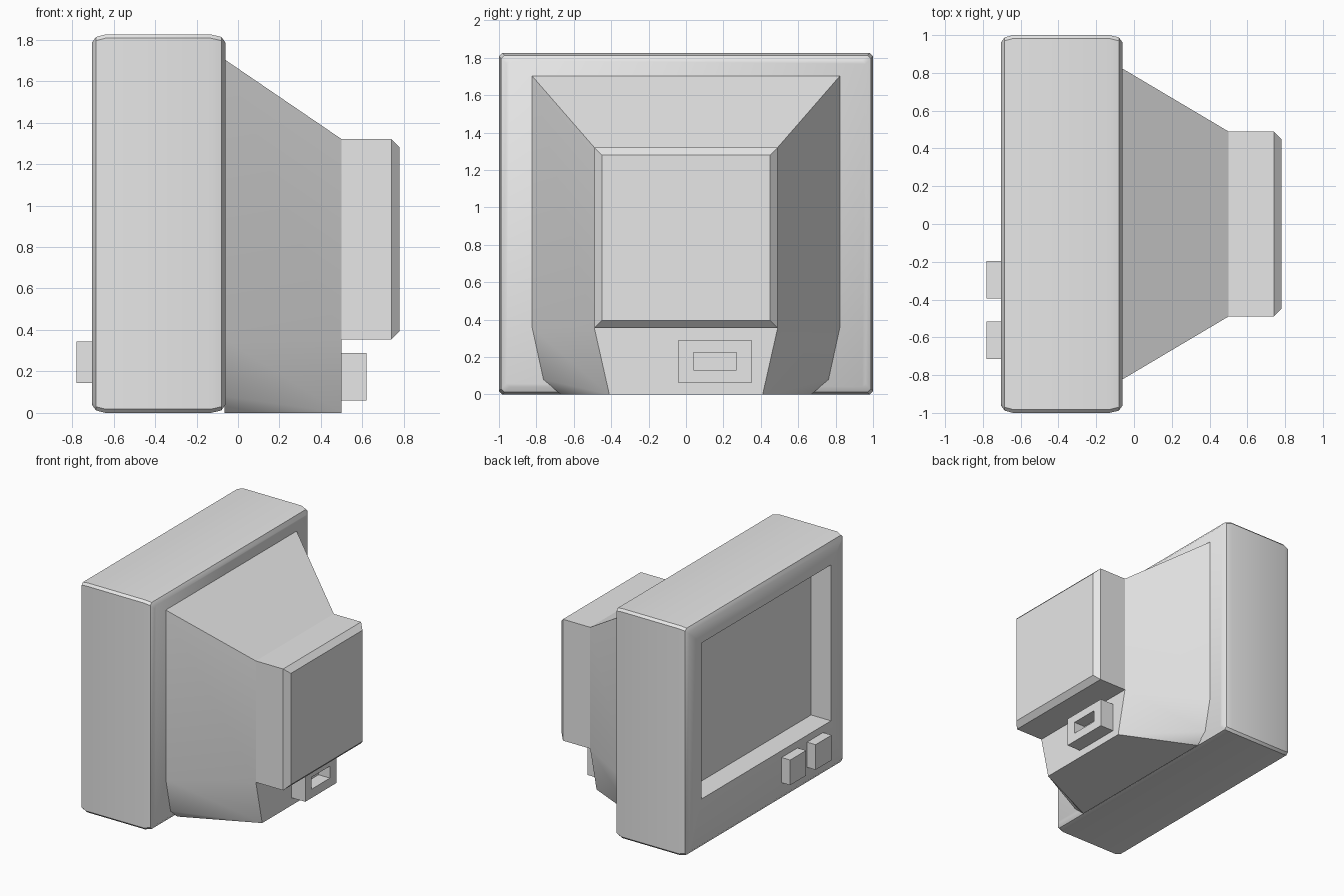
import bpy, bmesh

if "Cube" in bpy.data.objects:
    bpy.data.objects.remove(bpy.data.objects["Cube"])

grey = bpy.data.materials.new("light_grey_plastic")
grey.use_nodes = True
colour = (0.8, 0.8, 0.8, 1)
grey.diffuse_color = colour
grey.node_tree.nodes["Principled BSDF"].inputs["Base Color"].default_value = colour


def rect(y0, y1, z0, z1, c=0.0):
    """Rectangle outline in the y-z plane with cut corners of size c."""
    return [(y0 + c, z0), (y1 - c, z0), (y1, z0 + c), (y1, z1 - c),
            (y1 - c, z1), (y0 + c, z1), (y0, z1 - c), (y0, z0 + c)]


def loft(name, rings, smooth=None):
    """Skin a list of (x, outline) rings and close both ends."""
    bm = bmesh.new()
    loops = [[bm.verts.new((x, y, z)) for y, z in outline] for x, outline in rings]
    n = len(loops[0])
    for a, b in zip(loops, loops[1:]):
        for i in range(n):
            j = (i + 1) % n
            bm.faces.new((a[i], a[j], b[j], b[i]))
    bm.faces.new(loops[0])
    bm.faces.new(loops[-1])
    bmesh.ops.remove_doubles(bm, verts=bm.verts, dist=0.0001)
    bmesh.ops.recalc_face_normals(bm, faces=bm.faces)
    mesh = bpy.data.meshes.new(name)
    bm.to_mesh(mesh)
    bm.free()
    mesh.materials.append(grey)
    obj = bpy.data.objects.new(name, mesh)
    bpy.context.collection.objects.link(obj)
    if smooth:
        bpy.ops.object.select_all(action='DESELECT')
        obj.select_set(True)
        bpy.context.view_layer.objects.active = obj
        bpy.ops.object.shade_smooth_by_angle(angle=smooth)
    return obj


def bezel_ring(inset):
    return rect(-1 + inset, 1 - inset, inset, 1.825 - inset, 0.018)


def mirrored(half):
    return half + [(-y, z) for y, z in reversed(half)]


# Screen frame with rounded rims and a sunken screen
opening = rect(-0.815, 0.815, 0.40, 1.64)
loft("screen_frame", [
    (-0.06, bezel_ring(0.04)), (-0.08, bezel_ring(0.012)),
    (-0.13, bezel_ring(0)), (-0.64, bezel_ring(0)),
    (-0.685, bezel_ring(0.012)), (-0.705, bezel_ring(0.04)),
    (-0.705, opening), (-0.53, opening)], smooth=0.66)

# Tapered rear housing
loft("rear_housing", [
    (-0.065, mirrored([(0.67, 0), (0.765, 0.08), (0.825, 0.355), (0.825, 1.705)])),
    (0.50, mirrored([(0.41, 0), (0.41, 0), (0.49, 0.355), (0.49, 1.32)]))], smooth=0.66)

# Square tube cover with a chamfered end
cover = rect(-0.49, 0.49, 0.355, 1.32)
loft("tube_cover", [(0.48, cover), (0.74, cover),
                    (0.78, rect(-0.45, 0.45, 0.395, 1.28))])

# Hollow cable socket
shell = rect(-0.04, 0.35, 0.06, 0.29)
hole = rect(0.04, 0.27, 0.13, 0.225)
loft("cable_socket", [(0.49, shell), (0.62, shell), (0.62, hole), (0.52, hole)])

# Two front buttons
for name, y in (("inner_button", -0.295), ("outer_button", -0.615)):
    pad = rect(y - 0.1, y + 0.1, 0.145, 0.345)
    loft(name, [(-0.69, pad), (-0.78, pad)])
